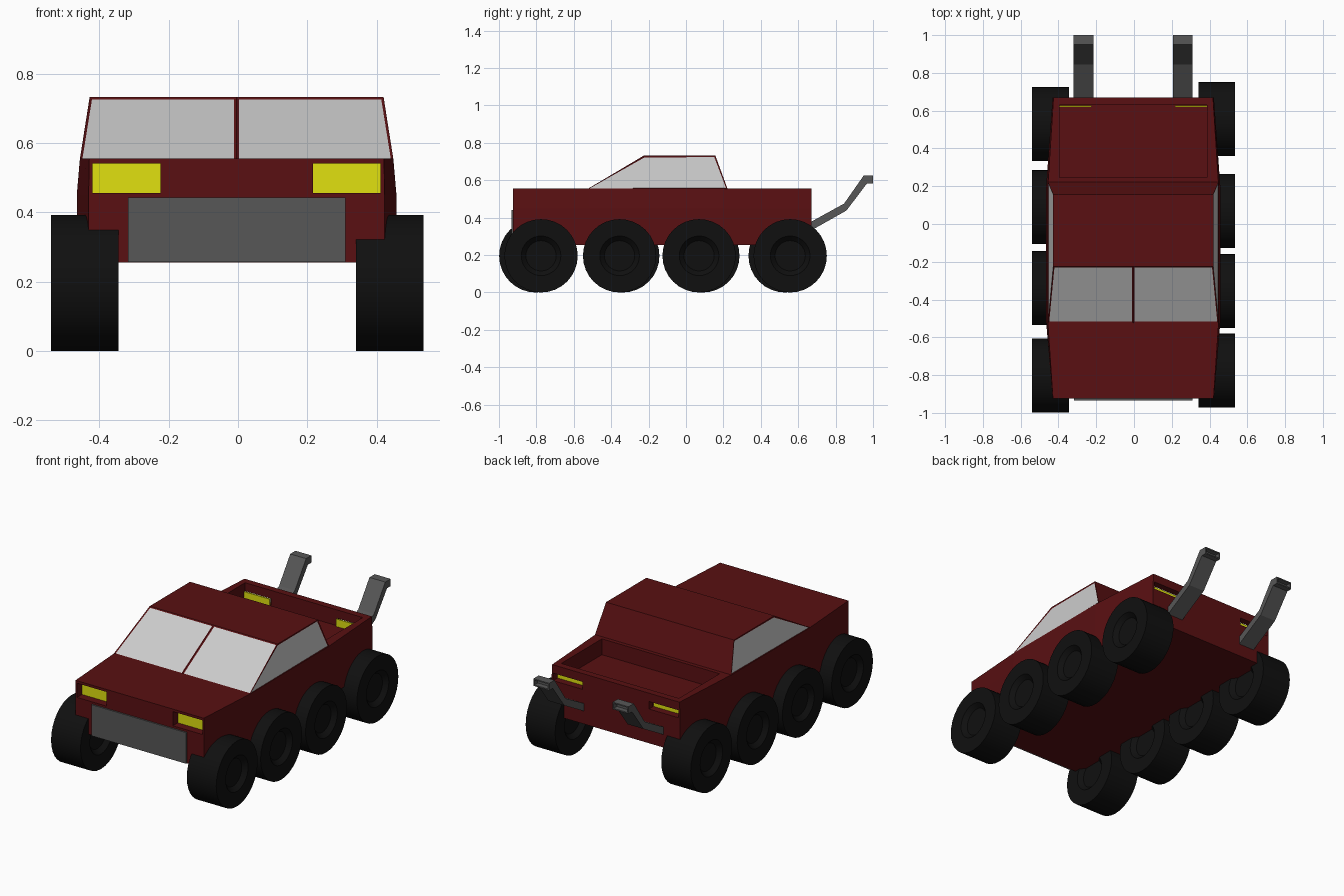
import bpy, bmesh, math
from mathutils import Matrix, Vector

old = bpy.data.objects.get("Cube")
if old:
    bpy.data.objects.remove(old, do_unlink=True)

CX = -0.004  # centre line of the bodywork


def material(name, rgb):
    m = bpy.data.materials.new(name)
    m.use_nodes = True
    m.diffuse_color = (*rgb, 1)
    m.node_tree.nodes["Principled BSDF"].inputs["Base Color"].default_value = (*rgb, 1)
    return m


red = material("dark red paint", (0.1, 0.005, 0.006))
glass = material("pale grey glass", (0.6, 0.6, 0.6))
grey = material("dark grey metal", (0.095, 0.095, 0.095))
black = material("black rubber", (0.005, 0.005, 0.005))
yellow = material("yellow lamp", (0.75, 0.75, 0.005))


def finish(name, bm, *mats):
    mesh = bpy.data.meshes.new(name)
    bm.to_mesh(mesh)
    bm.free()
    for m in mats:
        mesh.materials.append(m)
    ob = bpy.data.objects.new(name, mesh)
    bpy.context.collection.objects.link(ob)
    return ob


def loft(rings):
    """Skin closed rings of points and cap both ends; also return the side faces."""
    bm = bmesh.new()
    loops = [[bm.verts.new(p) for p in ring] for ring in rings]
    n = len(rings[0])
    sides = [bm.faces.new((a[i], a[(i + 1) % n], b[(i + 1) % n], b[i]))
             for a, b in zip(loops, loops[1:]) for i in range(n)]
    caps = [bm.faces.new(loops[0]), bm.faces.new(loops[-1])]
    bmesh.ops.recalc_face_normals(bm, faces=bm.faces)
    return bm, sides, caps


def box(name, lo, hi, *mats):
    lo, hi = Vector(lo), Vector(hi)
    bm = bmesh.new()
    bmesh.ops.create_cube(bm, size=1, matrix=Matrix.Translation((lo + hi) / 2)
                          @ Matrix.Diagonal((*(hi - lo), 1)))
    return finish(name, bm, *mats)


def cut(target, cutter):
    cutter.hide_render = True
    mod = target.modifiers.new("cut", 'BOOLEAN')
    mod.operation, mod.solver, mod.object = 'DIFFERENCE', 'EXACT', cutter
    bpy.context.view_layer.objects.active = target
    bpy.ops.object.modifier_apply(modifier=mod.name)
    bpy.data.objects.remove(cutter, do_unlink=True)


# Lower body: cross-sections along the length
def section(y, w, w_top):
    half = [(w, 0.255), (w, 0.45), (w_top, 0.555)]
    return ([(CX + x, y, z) for x, z in half]
            + [(CX - x, y, z) for x, z in reversed(half)])


bm, _, _ = loft([section(-0.925, 0.427, 0.425), section(-0.52, 0.461, 0.452),
                 section(0.2, 0.461, 0.452), section(0.67, 0.427, 0.422)])
body = finish("body", bm, red)

# Open cargo bed
cut(body, box("bed_cutter", (CX - 0.39, 0.245, 0.46), (CX + 0.39, 0.63, 0.7)))

# Recessed lamps at both ends
for side, label in ((-1, "right"), (1, "left")):
    x0, x1 = sorted((CX + side * 0.22, CX + side * 0.415))
    cut(body, box("lamp_cutter", (x0, -1.0, 0.455), (x1, -0.87, 0.54)))
    box(f"{label}_headlight", (x0, -0.878, 0.455), (x1, -0.87, 0.54), yellow)
    cut(body, box("lamp_cutter", (x0, 0.62, 0.46), (x1, 0.75, 0.505)))
    box(f"{label}_tail_light", (x0, 0.62, 0.46), (x1, 0.628, 0.505), yellow)


# Cabin with a split windscreen and side windows
def cabin_ring(z, w, front, back):
    return [(CX - w, front, z), (CX, front, z), (CX + w, front, z),
            (CX + w, back, z), (CX - w, back, z)]


bm, sides, _ = loft([cabin_ring(0.554, 0.452, -0.525, 0.222),
                     cabin_ring(0.732, 0.424, -0.225, 0.157)])
panes = [sides[i] for i in (0, 1, 2, 4)]
bmesh.ops.inset_individual(bm, faces=panes, thickness=0.01, depth=-0.003)
for f in panes:
    f.material_index = 1
finish("cabin", bm, red, glass)

# Front grille plate
box("grille", (CX - 0.314, -0.934, 0.256), (CX + 0.314, -0.92, 0.442), grey)

# Bent square exhaust pipes with hollow ends
pipe = [((0.64, 0.362), (0.64, 0.315)), ((0.845, 0.475), (0.858, 0.438)),
        ((0.95, 0.625), (0.967, 0.582)), ((1.0, 0.625), (1.0, 0.582))]
for side, label in ((-1, "right"), (1, "left")):
    xa, xb = CX + side * 0.21, CX + side * 0.315
    bm, _, caps = loft([[(xa, *t), (xb, *t), (xb, *b), (xa, *b)] for t, b in pipe])
    end = [caps[1]]
    bmesh.ops.inset_individual(bm, faces=end, thickness=0.01)
    bmesh.ops.inset_individual(bm, faces=end, thickness=0.0005, depth=-0.03)
    finish(f"{label}_exhaust", bm, grey)


# Wheels with a dished hub, four per side
def wheel(name, x, y):
    bm = bmesh.new()
    bmesh.ops.create_cone(bm, cap_ends=True, segments=32, radius1=0.196, radius2=0.196,
                          depth=0.195, matrix=Matrix.Translation((x, y, 0.196))
                          @ Matrix.Rotation(math.pi / 2, 4, 'Y'))
    caps = [f for f in bm.faces if len(f.verts) > 4]
    bmesh.ops.inset_individual(bm, faces=caps, thickness=0.09)
    bmesh.ops.inset_individual(bm, faces=caps, thickness=0.025, depth=-0.025)
    ob = finish(name, bm, black)
    bpy.ops.object.select_all(action='DESELECT')
    ob.select_set(True)
    bpy.context.view_layer.objects.active = ob
    bpy.ops.object.shade_smooth_by_angle(angle=math.radians(30))


for label, x, spots in (("right", -0.442, (-0.803, -0.338, 0.09, 0.53)),
                        ("left", 0.438, (-0.775, -0.355, 0.07, 0.557))):
    for i, y in enumerate(spots, 1):
        wheel(f"{label}_wheel_{i}", x, y)
